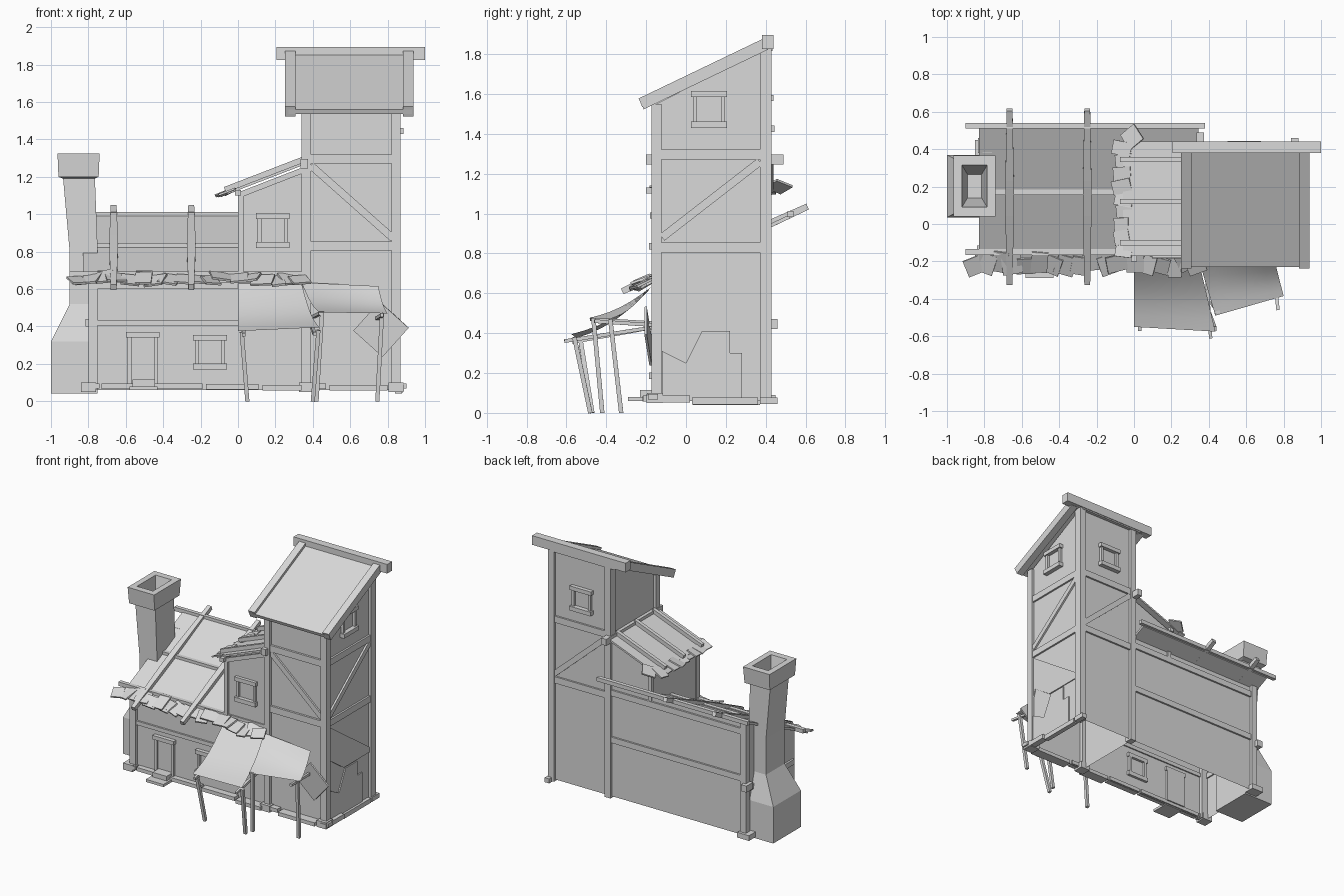
import bpy, bmesh, math, random
from mathutils import Vector, Matrix, Euler

random.seed(4)
cube = bpy.data.objects.get("Cube")
if cube:
    bpy.data.objects.remove(cube, do_unlink=True)

grey = bpy.data.materials.new("plain_grey")
grey.use_nodes = True
grey.diffuse_color = (0.7, 0.7, 0.7, 1)
grey.node_tree.nodes["Principled BSDF"].inputs["Base Color"].default_value = (0.7, 0.7, 0.7, 1)


def finish(name, bm):
    bmesh.ops.recalc_face_normals(bm, faces=bm.faces)
    me = bpy.data.meshes.new(name)
    bm.to_mesh(me)
    bm.free()
    me.materials.append(grey)
    ob = bpy.data.objects.new(name, me)
    bpy.context.scene.collection.objects.link(ob)
    return ob


def loft(name, rings, caps=(True, True), skip=()):
    """Join matching rings of points; skip leaves out chosen sides."""
    bm = bmesh.new()
    vs = [[bm.verts.new(p) for p in r] for r in rings]
    n = len(rings[0])
    for a, b in zip(vs, vs[1:]):
        for i in range(n):
            if i not in skip:
                j = (i + 1) % n
                bm.faces.new((a[i], a[j], b[j], b[i]))
    if caps[0]:
        bm.faces.new(vs[0])
    if caps[1]:
        bm.faces.new(vs[-1])
    return finish(name, bm)


def prism(name, profile, axis, lo, hi, skip=()):
    def put(p, t):
        q = list(p)
        q.insert(axis, t)
        return q
    return loft(name, [[put(p, t) for p in profile] for t in (lo, hi)], skip=skip)


def box(name, x0, x1, y0, y1, z0, z1):
    return prism(name, [(x0, y0), (x1, y0), (x1, y1), (x0, y1)], 2, z0, z1)


def beam(name, a, b, w, h, taper=1.0):
    """Timber from a to b, optionally thinner at both ends."""
    a, b = Vector(a), Vector(b)
    d = (b - a).normalized()
    up = Vector((0, 0, 1)) if abs(d.z) < 0.9 else Vector((0, 1, 0))
    side = d.cross(up).normalized()
    up = side.cross(d)
    stops = [(0, 1), (1, 1)] if taper == 1 else [(0, taper), (.4, 1), (.6, 1), (1, taper)]
    corners = [(-.5, -.5), (.5, -.5), (.5, .5), (-.5, .5)]
    return loft(name, [[a.lerp(b, t) + side * u * w * k + up * v * h * k
                        for u, v in corners] for t, k in stops])


def plate(name, loc, size, rot):
    bm = bmesh.new()
    m = Matrix.LocRotScale(Vector(loc), Euler(rot), Vector(size))
    bmesh.ops.create_cube(bm, size=1, matrix=m)
    return finish(name, bm)


def frame(name, u, z, w, h, place, door=False):
    """Window or door frame; place maps (along, out, z) to space."""
    def bar(part, u0, u1, z0, z1, out):
        p, q = place(u0, -.02, z0), place(u1, out, z1)
        box(name + part, p[0], q[0], p[1], q[1], p[2], q[2])
    t = .02
    bar("_left_jamb", u - w / 2, u - w / 2 + t, z, z + h, .02)
    bar("_right_jamb", u + w / 2 - t, u + w / 2, z, z + h, .02)
    bar("_lintel", u - w / 2 - .01, u + w / 2 + .01, z + h - t, z + h + .01, .03)
    if door:
        bar("_panel", u - w / 2 + t, u + w / 2 - t, z, z + h - t, .005)
    else:
        bar("_sill", u - w / 2 - .01, u + w / 2 + .01, z - .01, z + .022, .035)


front = lambda u, o, z: (u, -.15 - o, z)
back = lambda u, o, z: (u, .41 + o, z)
right = lambda u, o, z: (.85 + o, u, z)

# Wall shells, open underneath
prism("tower_walls", [(-.15, .06), (.41, .06), (.41, 1.83), (-.15, 1.55)], 0, .36, .85, skip=(0,))
prism("house_walls", [(-.15, .06), (.41, .06), (.41, .92), (-.15, .655)], 0, -.8, .36, skip=(0,))
prism("side_block_walls", [(.01, .62), (.36, .62), (.36, 1.25), (.01, 1.11)], 1, -.155, .41, skip=(0,))

# Tower timbers
for x in (.34, .82):
    box("tower_front_post", x, x + .05, -.172, -.122, .06, 1.55)
    box("tower_back_post", x, x + .05, .37, .43, .05, 1.83)
for z in (.83, 1.295):
    box("tower_front_rail", .38, .83, -.166, -.14, z - .025, z + .025)
    box("tower_back_rail", .38, .83, .40, .424, z - .025, z + .025)
    box("tower_side_rail", .84, .864, -.13, .38, z - .025, z + .025)
beam("tower_front_brace", (.39, -.152, 1.26), (.83, -.152, .87), .024, .04)
beam("tower_back_brace", (.39, .412, 1.26), (.83, .412, .87), .024, .04)
beam("tower_side_brace", (.852, -.12, .88), (.852, .37, 1.26), .024, .04)
frame("tower_side_window", .115, 1.44, .16, .165, right)
frame("tower_back_window", .59, 1.42, .16, .165, back)
prism("tower_side_plaster", [(-.12, .06), (.28, .06), (.28, .3), (.22, .3), (.22, .41),
                             (.08, .41), (0, .25), (-.12, .31)], 0, .845, .859)
prism("tower_side_upper_plaster", [(-.12, .47), (-.1, .53), (.06, .42), (.37, .42),
                                   (.37, .46), (-.12, .8)], 0, .845, .857)

# Tower roof
prism("tower_roof", [(-.22, 1.535), (.41, 1.835), (.41, 1.865), (-.23, 1.56)], 0, .27, .93)
for x in (.28, .91):
    beam("tower_roof_rafter", (x, -.225, 1.55), (x, .40, 1.85), .055, .06)
box("tower_ridge_beam", .205, 1.0, .38, .44, 1.825, 1.895)
beam("tower_ridge_peg", (.3, .41, 1.84), (.85, .41, 1.84), .05, .05)

# House timbers
for x in (-.8, -.05):
    if x < -.5:
        box("house_front_post", x, x + .05, -.172, -.122, .06, .66)
        box("house_back_post", x - .01, x + .04, .38, .43, .06, .93)
box("house_front_rail", -.76, .35, -.164, -.14, .405, .435)
box("house_eave_rail", -.76, .35, -.164, -.14, .6, .64)
for z in (.5, .86):
    box("house_back_rail", -.76, .35, .40, .424, z - .025, z + .02)
box("house_left_rail", -.815, -.79, -.15, .41, .4, .44)
box("left_rail_end", -.835, -.79, .38, .46, .42, .47)
frame("house_door", -.51, .09, .16, .27, front, door=True)
frame("house_window", -.15, .18, .16, .165, front)

# Side block timbers and window
frame("side_block_window", .185, .83, .16, .165, front)
box("side_block_front_post", 0, .03, -.168, -.13, .62, 1.11)
box("side_block_back_post", 0, .03, .39, .42, .85, 1.11)
beam("side_block_front_rail", (0, -.155, 1.1), (.36, -.155, 1.24), .025, .03)
beam("side_block_ridge_beam", (.355, -.2, 1.27), (.355, .49, 1.27), .04, .05)
beam("side_block_eave_beam", (.0, -.2, 1.115), (.0, .43, 1.115), .03, .03)

# House roof, rafters and purlins
roof_z = lambda y: .73 + .47 * y
prism("house_roof", [(y, roof_z(y) + k) for y, k in ((-.2, 0), (.52, 0), (.52, .02), (-.2, .02))],
      0, -.83, .345)
for x in (-.665, -.25):
    beam("house_rafter", (x, -.32, .61), (x, .61, 1.035), .045, .045, .7)
for y, x0, x1 in ((-.15, -.9, .37), (.17, -.75, .02), (.525, -.9, .38)):
    z = roof_z(y) + .02
    beam("house_purlin", (x0, y, z), (x1, y, z), .03, .03)

# Loose shingles along the front eave
x = -.86
while x < .4:
    w = random.uniform(.07, .13)
    y = -.215 + random.uniform(-.015, .015)
    plate("eave_shingle", (x, y, roof_z(y) + .025 + random.uniform(-.01, .01)),
          (w, random.uniform(.09, .13), .012),
          (.45 + random.uniform(-.12, .12), random.uniform(-.15, .15), random.uniform(-.45, .45)))
    x += w * .72

# Side block roof with a ragged shingle edge
side_z = lambda x: 1.128 + .386 * x
prism("side_block_roof", [(x, side_z(x) + k) for x, k in ((-.06, 0), (.36, 0), (.36, .015), (-.06, .015))],
      1, -.17, .44)
for y in (-.1, .12, .345):
    beam("side_block_rafter", (-.07, y, side_z(-.07) + .03), (.35, y, side_z(.35) + .03), .028, .03)
for i in range(9):
    plate("side_block_shingle", (-.06 + random.uniform(-.01, .01), -.14 + i * .068, side_z(-.06) + .012),
          (random.uniform(.08, .11), .075, .01),
          (random.uniform(-.1, .1), -.37, random.uniform(-.25, .25)))
plate("slipped_shingle", (-.01, .465, 1.135), (.1, .1, .012), (-.35, -.36, .7))

# Chimney with a hollow cap
rings = [(-1, -.75, .035, .37, .04), (-1, -.75, .035, .37, .32), (-.9, -.75, .09, .315, .52),
         (-.9, -.75, .09, .315, .8), (-.935, -.765, .09, .315, 1.19), (-.96, -.745, .05, .355, 1.2),
         (-.965, -.74, .04, .365, 1.325), (-.92, -.785, .09, .315, 1.325), (-.89, -.815, .14, .265, 1.1)]
loft("chimney", [[(a, c, z), (b, c, z), (b, d, z), (a, d, z)] for a, b, c, d, z in rings])

# Foundation stones and door steps
for a, b in ((-.83, -.74), (-.73, -.19), (-.17, .11), (.13, .34), (.38, .47), (.49, .8), (.81, .9)):
    j = random.uniform(-.015, .015)
    box("front_foundation_stone", a, b, -.205 + j, -.14, .062 + j / 3, .09 + j / 3)
for a, b in ((-.2, .02), (.03, .36), (.37, .46)):
    j = random.uniform(-.01, .01)
    box("side_foundation_stone", .84, .885 + j, a, b, .05 + j, .085 + j)
for x in (-.8, .365, .845):
    box("corner_footing", x - .04, x + .04, -.195, -.115, .05, .1)
box("left_back_footing", -.85, -.75, .35, .45, .05, .09)
box("lower_door_step", -.58, -.43, -.29, -.15, .06, .08)
box("upper_door_step", -.565, -.445, -.23, -.15, .08, .115)


# Cloth awnings
def cloth(name, corners, sag, n=6):
    a, b, c, d = map(Vector, corners)
    bm = bmesh.new()
    grid = []
    for i in range(n + 1):
        v = i / n
        row = []
        for j in range(n + 1):
            p = a.lerp(b, j / n).lerp(d.lerp(c, j / n), v)
            p.z -= sag * math.sin(math.pi * v)
            row.append(bm.verts.new(p))
        grid.append(row)
    for r, s in zip(grid, grid[1:]):
        for j in range(n):
            bm.faces.new((r[j], r[j + 1], s[j + 1], s[j]))
    ob = finish(name, bm)
    for p in ob.data.polygons:
        p.use_smooth = True
    return ob


cloth("left_awning", [(0, -.17, .63), (.34, -.17, .63), (.435, -.575, .395), (0, -.55, .375)], .04)
cloth("right_awning", [(.34, -.17, .635), (.75, -.19, .615), (.8, -.385, .47), (.435, -.49, .475)], .025)

# Awning poles and rails
for top, foot in (((.02, -.53, .37), (.05, -.47, 0)), ((.43, -.56, .38), (.4, -.48, 0)),
                  ((.45, -.465, .48), (.42, -.42, 0)), ((.77, -.38, .47), (.745, -.325, 0))):
    beam("awning_pole", foot, top, .022, .022)
for a, b in (((.03, -.57, .355), (.03, -.16, .43)), ((.41, -.61, .36), (.38, -.16, .43)),
             ((.44, -.48, .47), (.4, -.16, .45)), ((.77, -.46, .46), (.74, -.16, .44))):
    beam("awning_rail", a, b, .018, .018)

# Loose board leaning at the corner
plate("leaning_board", (.765, -.19, .385), (.21, .012, .21), (.12, math.radians(42), 0))
